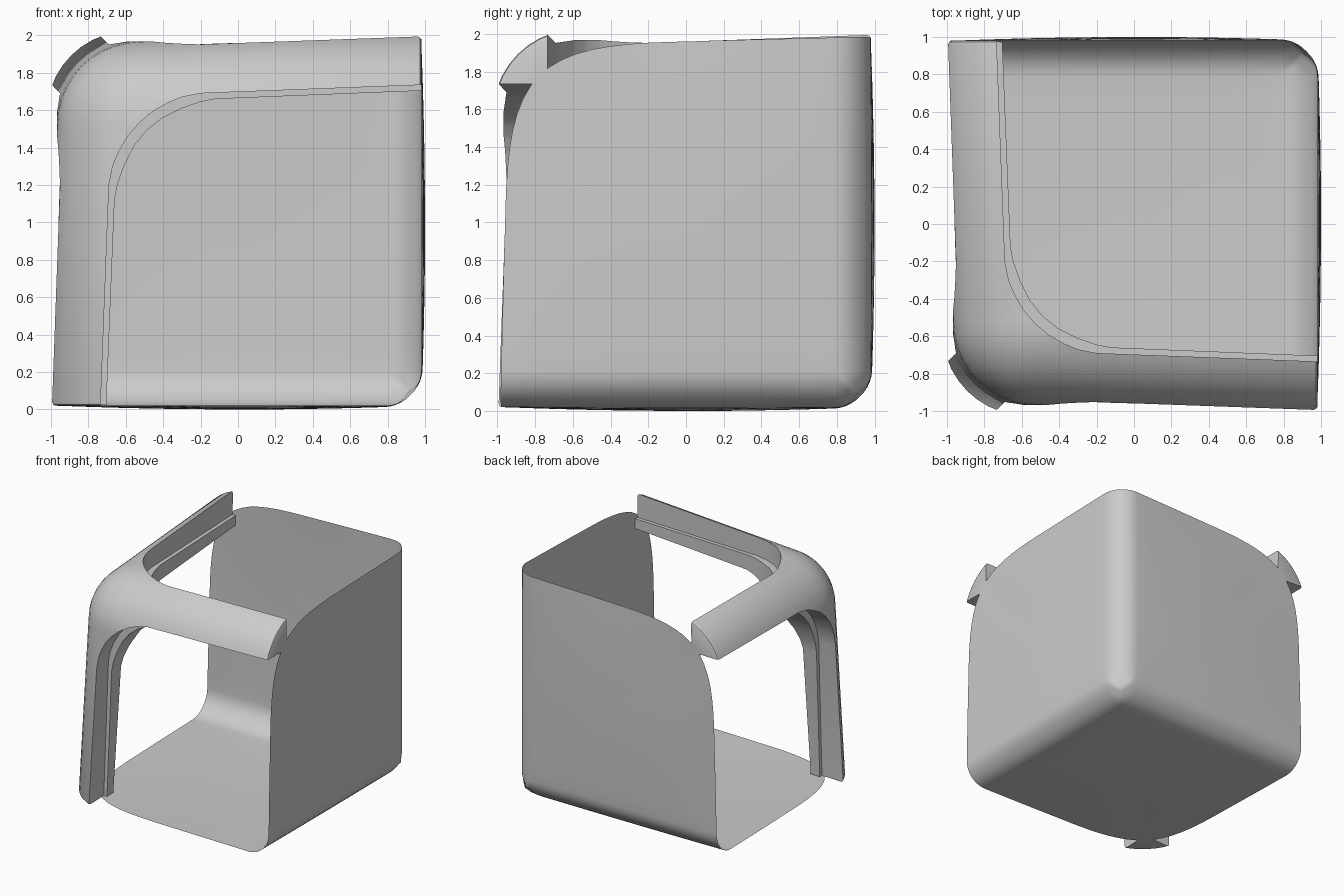
import bpy, bmesh, math
from mathutils import Vector

if "Cube" in bpy.data.objects:
    bpy.data.objects.remove(bpy.data.objects["Cube"])

# The design is threefold symmetric, so parts are built in (a, b, c) with c = 1 - z
def finish(bm, name):
    for v in bm.verts:
        v.co.z = 1 - v.co.z
    bmesh.ops.recalc_face_normals(bm, faces=bm.faces)
    me = bpy.data.meshes.new(name)
    bm.to_mesh(me)
    bm.free()
    ob = bpy.data.objects.new(name, me)
    bpy.context.collection.objects.link(ob)
    return ob

def smooth(ob, angle):
    bpy.ops.object.select_all(action='DESELECT')
    ob.select_set(True)
    bpy.context.view_layer.objects.active = ob
    bpy.ops.object.shade_smooth_by_angle(angle=math.radians(angle))

def on_axis(k, w, u, v):
    p = [u, v]
    p.insert(k, w)
    return Vector(p)

def prism(half, k, lo, hi):
    outline = half + [(v, u) for u, v in reversed(half[:-1])] + [(1.3, 1.3)]
    bm = bmesh.new()
    rings = [[bm.verts.new(on_axis(k, w, u, v)) for u, v in outline] for w in (lo, hi)]
    n = len(outline)
    for i in range(n):
        j = (i + 1) % n
        bm.faces.new((rings[0][i], rings[0][j], rings[1][j], rings[1][i]))
    bm.faces.new(rings[0])
    bm.faces.new(rings[1])
    ob = finish(bm, "opening_cutter")
    ob.hide_render = True
    return ob

# Shell: three thin panels meeting at a rounded corner
R = 0.2
ts = [-1 + 1.8 * i / 16 for i in range(17)]
ts += [1 - R + R * math.tan(math.radians(a)) for a in (9, 18, 27, 36, 45)]

def shell_point(k, u, v):
    q = on_axis(k, 1, u, v)
    core = Vector([min(x, 1 - R) for x in q])
    p = core + R * (q - core).normalized()
    d = [(1 - x) / 2 for x in p]
    # big rounded cut at the open corner of each panel, with slightly bowed edges
    norm = sum(x ** 7 for x in d) ** (1 / 7)
    s = max(d) / norm if norm > 1e-6 else 1
    mid = sorted(d)[1]
    s *= 1 - 0.012 * min(1, 2 * mid)
    out = Vector([0.98 - 1.965 * x * s for x in d])
    out[k] += 0.02 * (1 - u * u) * (1 - v * v)
    return out

bm = bmesh.new()
for k in range(3):
    g = [[bm.verts.new(shell_point(k, u, v)) for v in ts] for u in ts]
    for i in range(len(ts) - 1):
        for j in range(len(ts) - 1):
            bm.faces.new((g[i][j], g[i + 1][j], g[i + 1][j + 1], g[i][j + 1]))
bmesh.ops.remove_doubles(bm, verts=bm.verts, dist=1e-4)
smooth(finish(bm, "shell_panels"), 40)

# Frame blank: a cube with one generously rounded corner, flaring toward the arm tips
bm = bmesh.new()
bmesh.ops.create_cube(bm, size=2)
for v in bm.verts:
    v.co = Vector([0.98 if x > 0 else -0.97 for x in v.co])
corner = min(bm.verts, key=lambda v: sum(v.co))
bmesh.ops.bevel(bm, geom=list(corner.link_edges), offset=0.45, segments=10,
                profile=0.5, affect='EDGES')
ends = [f for f in bm.faces if any(all(v.co[k] > 0.979 for v in f.verts) for k in range(3))]
rim = [e for e in bm.edges if sum(f in ends for f in e.link_faces) == 1]
bmesh.ops.bevel(bm, geom=rim, offset=0.02, segments=2, profile=0.5, affect='EDGES')
flare = lambda t: 0.055 * max(0, (t + 0.52) / 1.5)
for v in bm.verts:
    s = [flare(t) for t in v.co]
    v.co -= Vector((s[1] + s[2], s[0] + s[2], s[0] + s[1]))  if min(v.co) < -0.5 else Vector()
frame = finish(bm, "three_arm_frame")

# Openings: a full-depth window plus a wider shallow one that leaves an inner lip
lip = [(1.3, -.717), (-.12, -.66), (-.2, -.645), (-.3, -.61), (-.41, -.555), (-.49, -.49)]
edge = [(1.3, -.747), (-.2, -.69), (-.3, -.67), (-.38, -.637), (-.46, -.59), (-.53, -.53)]
cutters = []
for k in range(3):
    cutters += [prism(lip, k, -2, 2), prism(edge, k, -2.1, -.79)]
bpy.context.view_layer.objects.active = frame
for c in cutters:
    m = frame.modifiers.new("opening", 'BOOLEAN')
    m.operation = 'DIFFERENCE'
    m.solver = 'EXACT'
    m.object = c
    bpy.ops.object.modifier_apply(modifier=m.name)
for c in cutters:
    bpy.data.objects.remove(c)
smooth(frame, 32)
